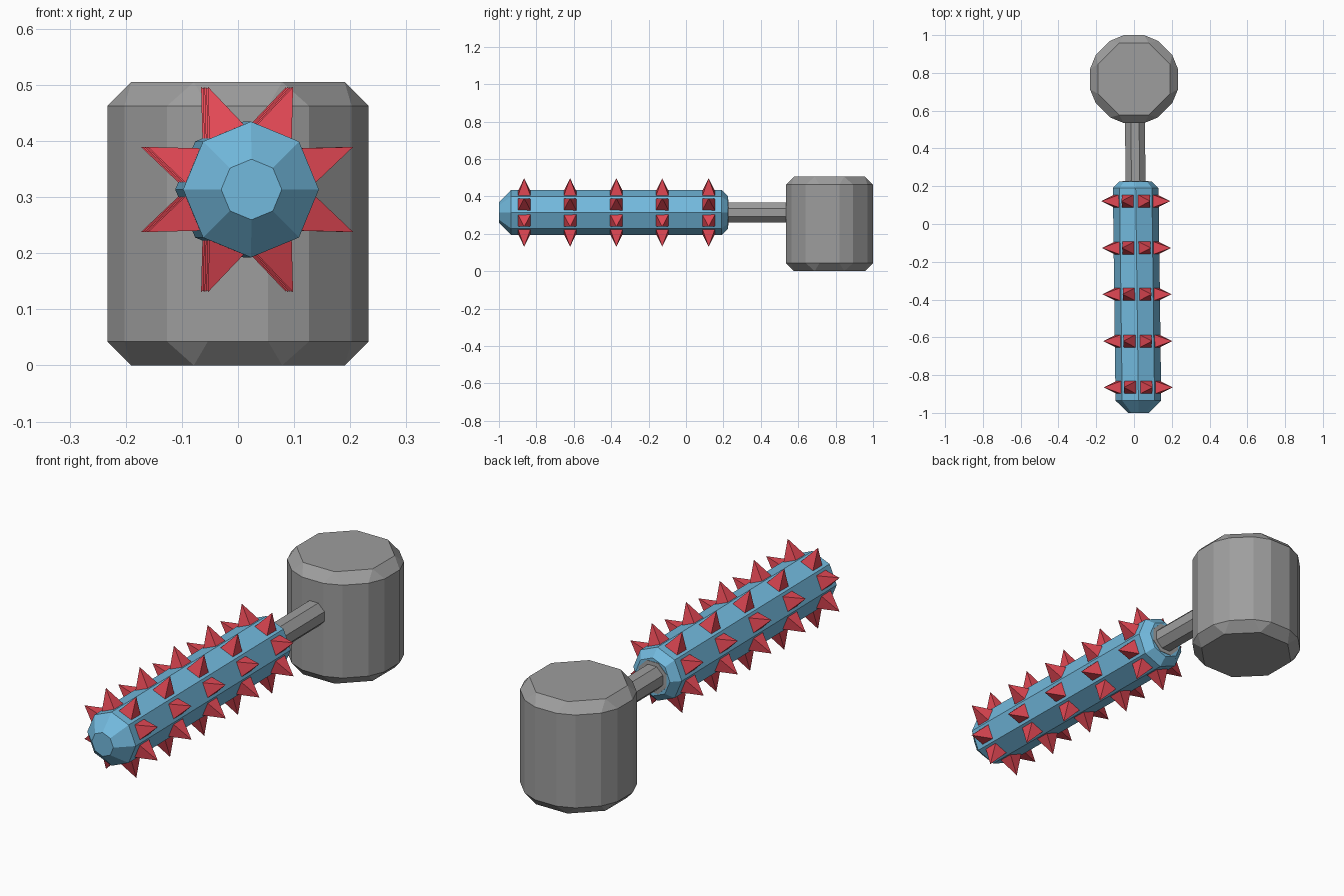
import bpy, bmesh, math
from mathutils import Matrix, Vector

if "Cube" in bpy.data.objects:
    bpy.data.objects.remove(bpy.data.objects["Cube"])

AXIS_Z = 0.3135
SIDES = 8


def axis_x(y):
    # the shaft leans slightly sideways
    return 0.0115 - 0.0125 * y


def material(name, color):
    m = bpy.data.materials.new(name)
    m.diffuse_color = color
    m.use_nodes = True
    m.node_tree.nodes["Principled BSDF"].inputs["Base Color"].default_value = m.diffuse_color
    return m


def add_object(name, bm, mat):
    bmesh.ops.recalc_face_normals(bm, faces=bm.faces)
    mesh = bpy.data.meshes.new(name)
    bm.to_mesh(mesh)
    bm.free()
    ob = bpy.data.objects.new(name, mesh)
    bpy.context.collection.objects.link(ob)
    mesh.materials.append(mat)
    return ob


def lathe(name, profile, phase, mat):
    """Eight-sided solid along the shaft from (y, radius) pairs."""
    bm = bmesh.new()
    rings = []
    for y, r in profile:
        angles = [phase + math.tau * i / SIDES for i in range(SIDES)]
        rings.append([bm.verts.new((axis_x(y) + r * math.cos(a), y,
                                    AXIS_Z + r * math.sin(a))) for a in angles])
    for a, b in zip(rings, rings[1:]):
        for i in range(SIDES):
            j = (i + 1) % SIDES
            bm.faces.new((a[i], a[j], b[j], b[i]))
    bm.faces.new(rings[0])
    bm.faces.new(rings[-1])
    return add_object(name, bm, mat)


grey = material("dark_grey", (0.34, 0.34, 0.34, 1))
blue = material("blue", (0.17, 0.49, 0.73, 1))
red = material("red", (0.77, 0.065, 0.09, 1))

# Barrel-shaped head: octagonal drum with every edge bevelled
bm = bmesh.new()
bmesh.ops.create_cone(bm, cap_ends=True, segments=SIDES, depth=0.505,
                      radius1=0.233 / math.cos(math.pi / 8),
                      radius2=0.233 / math.cos(math.pi / 8),
                      matrix=Matrix.Translation((0, 0.767, 0.2525))
                      @ Matrix.Rotation(math.pi / 8, 4, 'Z'))
bmesh.ops.bevel(bm, geom=list(bm.edges), offset=0.043, offset_type='OFFSET',
                segments=1, profile=0.5, affect='EDGES')
add_object("drum", bm, grey)

# Thin rod joining the drum and the roller, flared where it leaves the roller
lathe("rod", [(0.19, 0.075), (0.227, 0.075), (0.228, 0.057), (0.56, 0.057)],
      math.pi / 8, grey)

# Roller body with tapered ends
lathe("roller", [(-1.0, 0.054), (-0.935, 0.121), (0.19, 0.121), (0.225, 0.086)],
      0, blue)

# Rings of square pyramid spikes, one per roller flat
bm = bmesh.new()
for y in (-0.865, -0.62, -0.372, -0.127, 0.121):
    centre = Vector((axis_x(y), y, AXIS_Z))
    for k in range(SIDES):
        a = math.tau * (k + 0.5) / SIDES
        out = Vector((math.cos(a), 0, math.sin(a)))
        side = Vector((-math.sin(a), 0, math.cos(a))) * 0.035
        along = Vector((0, 0.035, 0))
        root = centre + out * 0.107
        base = [bm.verts.new(root + side * s + along * t)
                for s, t in ((-1, -1), (1, -1), (1, 1), (-1, 1))]
        tip = bm.verts.new(centre + out * 0.198)
        bm.faces.new(base)
        for i in range(4):
            bm.faces.new((base[i], base[(i + 1) % 4], tip))
add_object("spikes", bm, red)
